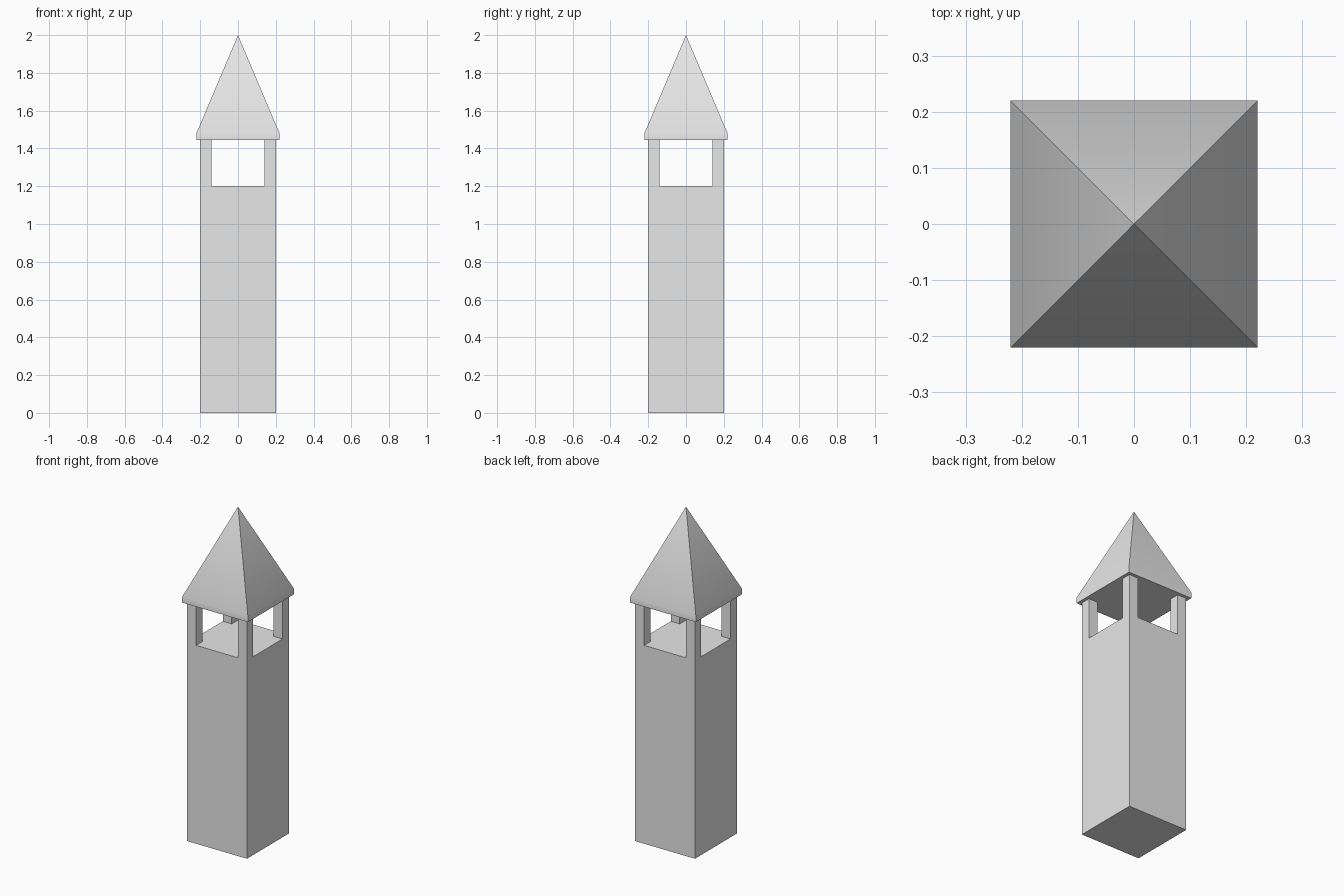
import bpy
import bmesh

default_cube = bpy.data.objects.get("Cube")
if default_cube:
    bpy.data.objects.remove(default_cube, do_unlink=True)

BODY, EAVE = 0.2, 0.22           # half widths of tower and roof
FLOOR, ROOF, SLOPE, TOP = 1.2, 1.445, 1.48, 2.0
POST = 0.06

stone = bpy.data.materials.new("light_grey_stone")
stone.use_nodes = True
grey = (0.8, 0.8, 0.8, 1)
stone.diffuse_color = grey
stone.node_tree.nodes["Principled BSDF"].inputs["Base Color"].default_value = grey


def add_object(name, bm):
    bmesh.ops.recalc_face_normals(bm, faces=bm.faces)
    mesh = bpy.data.meshes.new(name)
    bm.to_mesh(mesh)
    bm.free()
    mesh.materials.append(stone)
    obj = bpy.data.objects.new(name, mesh)
    bpy.context.collection.objects.link(obj)
    return obj


def square(bm, half, z):
    corners = ((-1, -1), (1, -1), (1, 1), (-1, 1))
    return bm.faces.new([bm.verts.new((x * half, y * half, z)) for x, y in corners])


def extrude_up(bm, faces, height):
    new = bmesh.ops.extrude_face_region(bm, geom=faces)["geom"]
    verts = [v for v in new if isinstance(v, bmesh.types.BMVert)]
    bmesh.ops.translate(bm, verts=verts, vec=(0, 0, height))
    bmesh.ops.delete(bm, geom=[f for f in faces if f.is_valid], context="FACES_ONLY")
    return verts


# Tower shaft, with four corner posts extruded from its top
bm = bmesh.new()
base = square(bm, BODY, 0)
bottom = base.copy()
extrude_up(bm, [base], FLOOR)
for axis in ((1, 0, 0), (0, 1, 0)):
    for side in (-1, 1):
        cut = [c * side * (BODY - POST) for c in axis]
        top = [f for f in bm.faces if all(abs(v.co.z - FLOOR) < 1e-4 for v in f.verts)]
        geom = set(top)
        for f in top:
            geom.update(f.edges, f.verts)
        bmesh.ops.bisect_plane(bm, geom=list(geom), plane_co=cut, plane_no=axis)
corners = [f for f in bm.faces
           if abs(f.calc_center_median().z - FLOOR) < 1e-4
           and min(abs(c) for c in f.calc_center_median().xy) > BODY - POST]
extrude_up(bm, corners, ROOF - FLOOR)
if not any(all(abs(v.co.z) < 1e-4 for v in f.verts) for f in bm.faces):
    square(bm, BODY, 0)
    bmesh.ops.remove_doubles(bm, verts=bm.verts, dist=1e-4)
add_object("tower_with_belfry_posts", bm)

# Pyramid roof with a short upright eave band
bm = bmesh.new()
eave = square(bm, EAVE, ROOF)
band = bmesh.ops.extrude_face_region(bm, geom=[eave])["geom"]
bmesh.ops.translate(bm, verts=[v for v in band if isinstance(v, bmesh.types.BMVert)],
                    vec=(0, 0, SLOPE - ROOF))
cap = next(f for f in band if isinstance(f, bmesh.types.BMFace))
peak = bmesh.ops.poke(bm, faces=[cap])["verts"][0]
peak.co.z = TOP
if not any(all(abs(v.co.z - ROOF) < 1e-4 for v in f.verts) for f in bm.faces):
    square(bm, EAVE, ROOF)
    bmesh.ops.remove_doubles(bm, verts=bm.verts, dist=1e-4)
roof = add_object("pyramid_roof", bm)

# Soft break between eave band and slope, crisp hips
bpy.ops.object.select_all(action="DESELECT")
roof.select_set(True)
bpy.context.view_layer.objects.active = roof
bpy.ops.object.shade_smooth_by_angle(angle=0.524)
